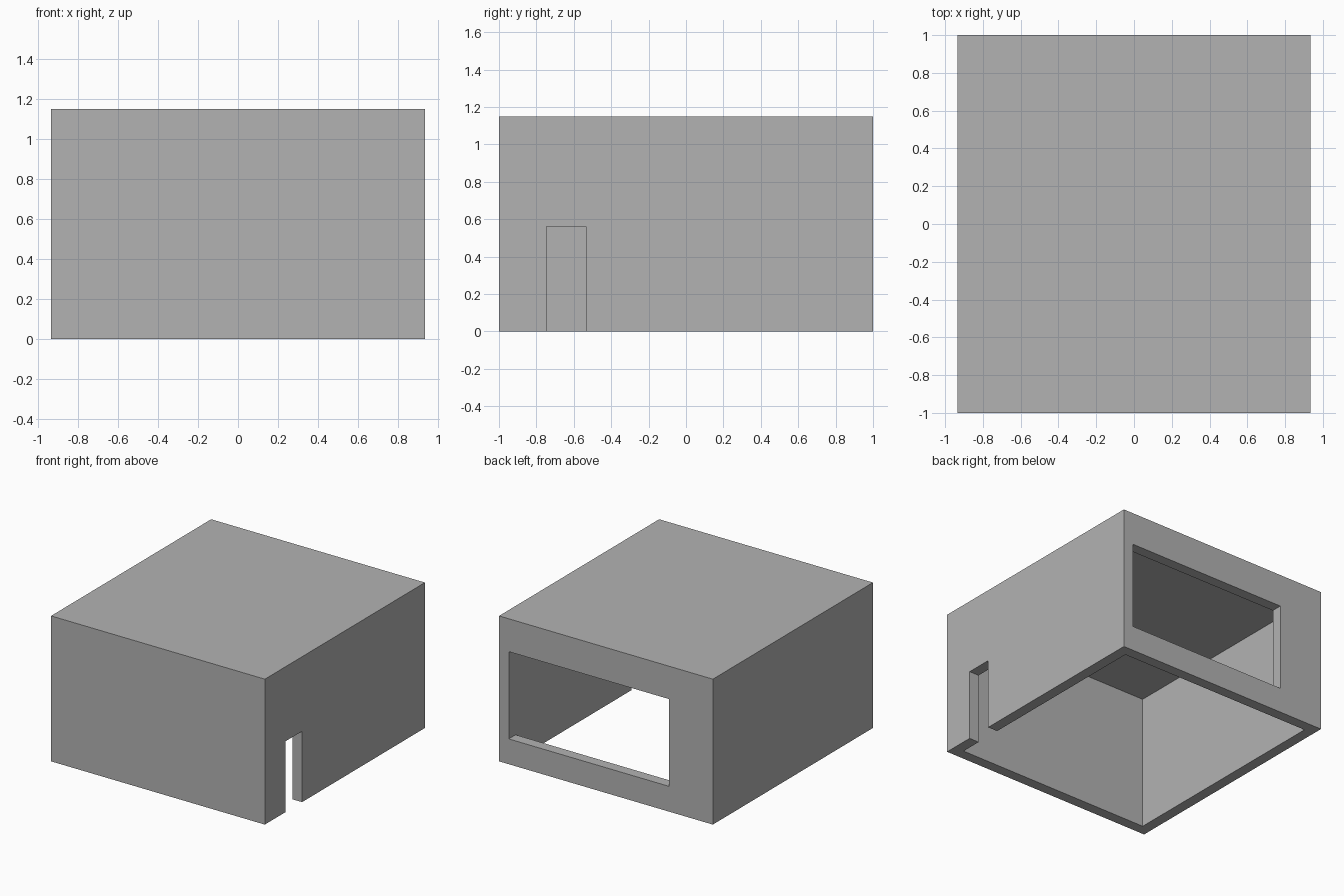
import bpy
from mathutils import Vector

cube = bpy.data.objects.get("Cube")
if cube:
    bpy.data.objects.remove(cube, do_unlink=True)

HALF_X, HALF_Y, HEIGHT = 0.935, 1.0, 1.15
WALL = 0.085
OVER = 0.1  # how far cutters reach past the shell

grey = bpy.data.materials.new("plain grey")
grey.use_nodes = True
grey.diffuse_color = (0.45, 0.45, 0.45, 1)
grey.node_tree.nodes["Principled BSDF"].inputs["Base Color"].default_value = (0.45, 0.45, 0.45, 1)


def box(name, low, high):
    """Box between two opposite corners."""
    low, high = Vector(low), Vector(high)
    bpy.ops.mesh.primitive_cube_add(size=1)
    obj = bpy.context.object
    obj.name = name
    for v in obj.data.vertices:
        v.co = (low + high) / 2 + v.co * (high - low)
    obj.data.materials.append(grey)
    return obj


# Closed outer block
shell = box("building_shell", (-HALF_X, -HALF_Y, 0), (HALF_X, HALF_Y, HEIGHT))

inner_x, inner_y = HALF_X - WALL, HALF_Y - WALL
cutters = [
    # Hollow interior, open underneath
    box("room_cutter", (-inner_x, -inner_y, -OVER), (inner_x, inner_y, HEIGHT - WALL)),
    # Wide window in the back wall, flush with the left inner wall
    box("window_cutter", (-0.55, inner_y - OVER, 0.2), (inner_x, HALF_Y + OVER, 0.89)),
    # Doorway in the left wall, near the front
    box("door_cutter", (inner_x - OVER, -0.745, -OVER), (HALF_X + OVER, -0.535, 0.56)),
]

# Cut each opening, then discard its cutter
bpy.context.view_layer.objects.active = shell
for cutter in cutters:
    cutter.hide_render = True
    mod = shell.modifiers.new(cutter.name, "BOOLEAN")
    mod.operation = "DIFFERENCE"
    mod.solver = "EXACT"
    mod.object = cutter
    bpy.ops.object.modifier_apply(modifier=mod.name)
    bpy.data.objects.remove(cutter, do_unlink=True)
